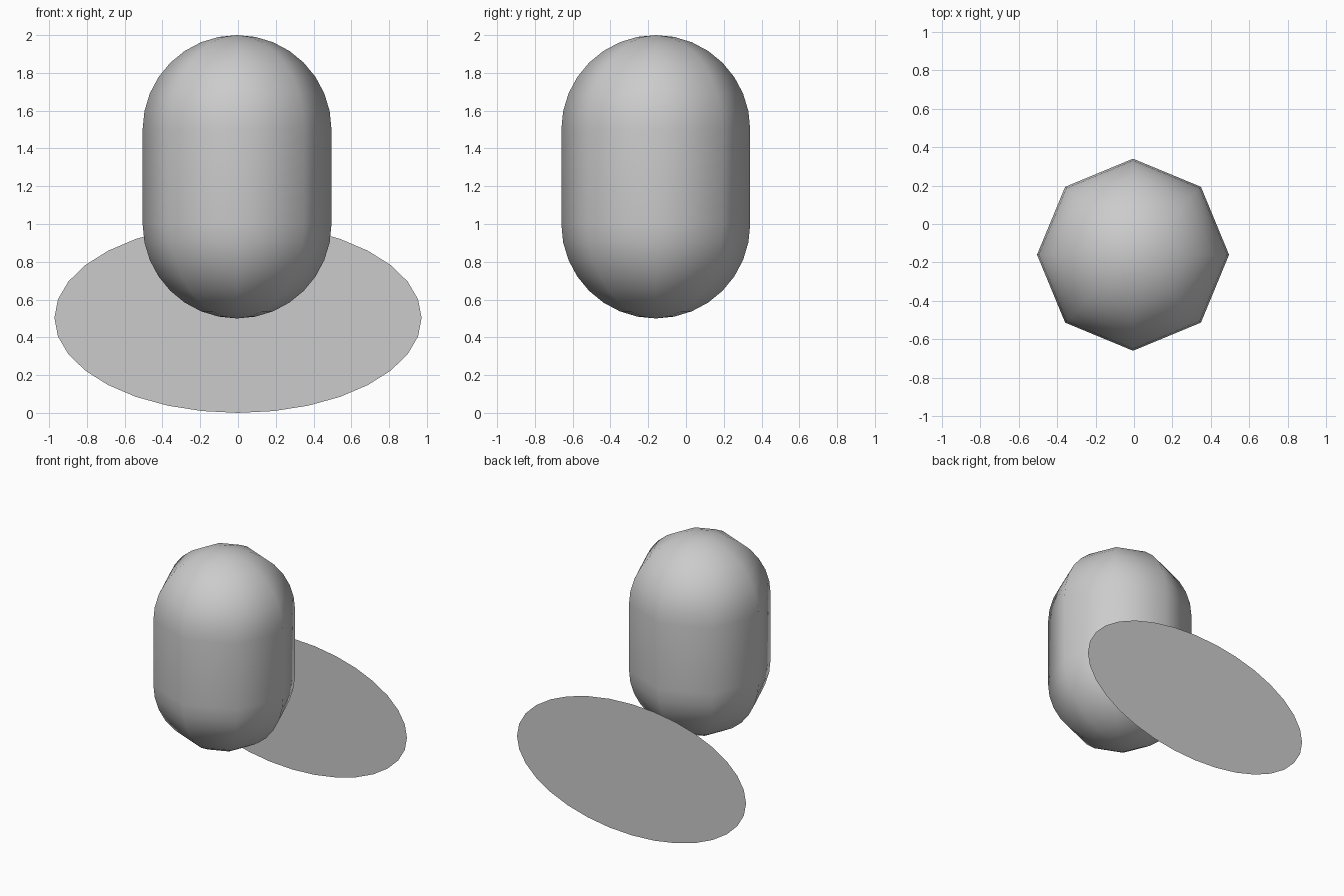
import bpy, bmesh
from math import sin, cos, pi

if "Cube" in bpy.data.objects:
    bpy.data.objects.remove(bpy.data.objects["Cube"])

SIDES, RINGS, R = 8, 8, 0.5
CX, CY = -0.005, -0.16


def add_object(name, bm):
    bmesh.ops.recalc_face_normals(bm, faces=bm.faces)
    mesh = bpy.data.meshes.new(name)
    bm.to_mesh(mesh)
    bm.free()
    obj = bpy.data.objects.new(name, mesh)
    bpy.context.collection.objects.link(obj)
    return obj


# Capsule body: half profile spun around the vertical axis in eight steps
bm = bmesh.new()
angles = [i * pi / 2 / RINGS for i in range(RINGS + 1)]
profile = [(R * sin(a), 1.0 - R * cos(a)) for a in angles]
profile += [(R * cos(a), 1.5 + R * sin(a)) for a in angles]
verts = [bm.verts.new((CX + r, CY, z)) for r, z in profile]
edges = [bm.edges.new(pair) for pair in zip(verts, verts[1:])]
bmesh.ops.spin(bm, geom=verts + edges, cent=(CX, CY, 0), axis=(0, 0, 1),
               angle=2 * pi, steps=SIDES)
bmesh.ops.remove_doubles(bm, verts=bm.verts, dist=0.0005)
for face in bm.faces:
    face.smooth = True
add_object("capsule_body", bm)

# Thin upright oval panel behind the body
bm = bmesh.new()
ring = [bm.verts.new((0.972 * cos(2 * pi * i / 32), 0.66,
                      0.503 + 0.503 * sin(2 * pi * i / 32))) for i in range(32)]
bm.faces.new(ring)
add_object("oval_back_panel", bm)
